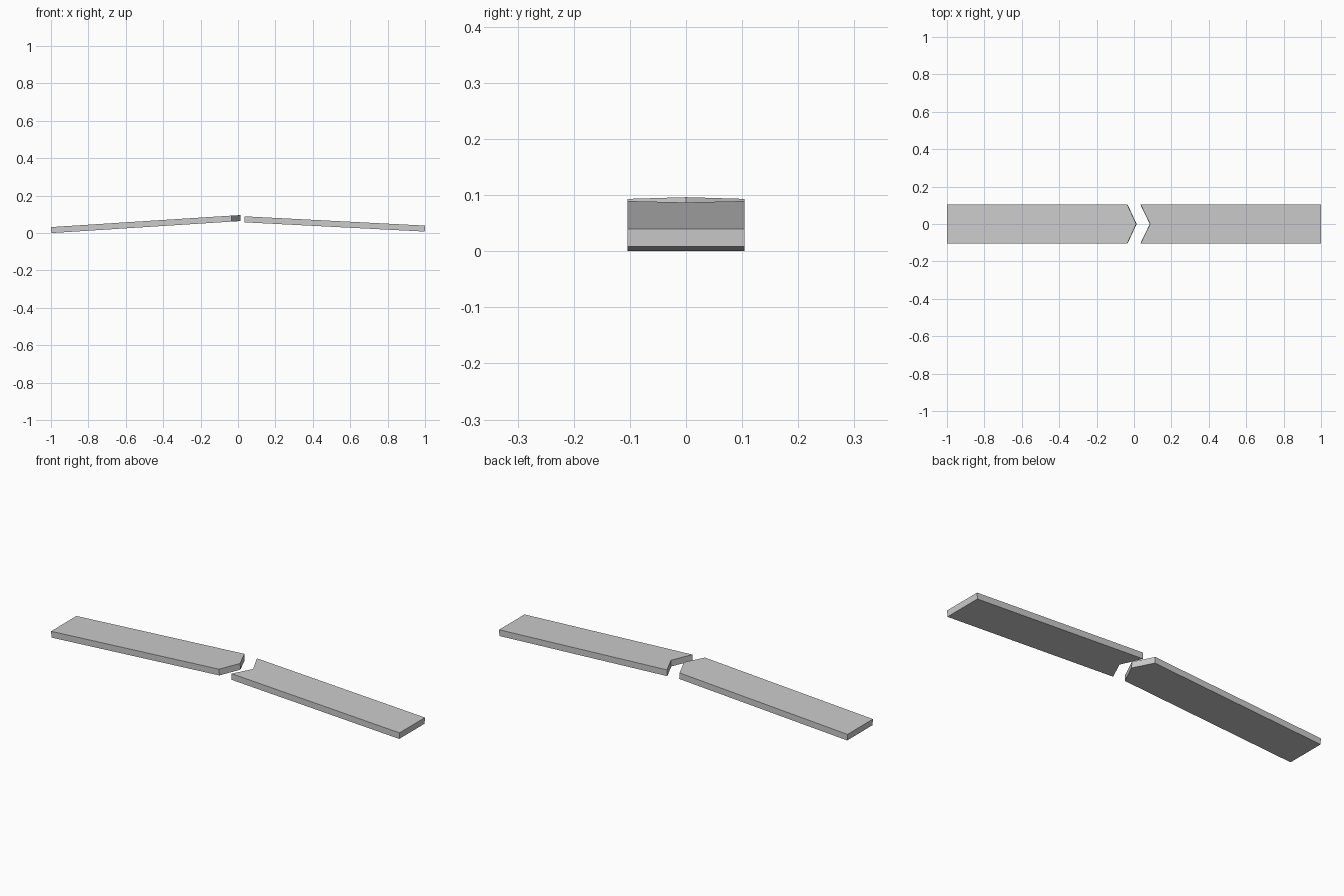
import bpy, bmesh
from math import atan, cos
from mathutils import Matrix, Vector

cube = bpy.data.objects.get("Cube")
if cube:
    bpy.data.objects.remove(cube, do_unlink=True)

HALF_WIDTH = 0.104
THICKNESS = 0.032

grey = bpy.data.materials.new("plain_grey")
grey.use_nodes = True
colour = (0.6, 0.6, 0.6, 1)
grey.diffuse_color = colour
grey.node_tree.nodes["Principled BSDF"].inputs["Base Color"].default_value = colour


def plank(name, outer_x, outer_top, slope, side_x, middle_x):
    """Tilted slab with a straight outer end and a V-shaped inner end."""
    w = HALF_WIDTH
    tilt = atan(slope)
    side, middle = [(x - outer_x) / cos(tilt) for x in (side_x, middle_x)]
    outline = [(0, -w), (side, -w), (middle, 0), (side, w), (0, w), (0, 0)]
    bm = bmesh.new()
    v = [bm.verts.new((x, y, 0)) for x, y in outline]
    # two halves joined along the centre line
    halves = [bm.faces.new((v[0], v[1], v[2], v[5])),
              bm.faces.new((v[5], v[2], v[3], v[4]))]
    slab = bmesh.ops.extrude_face_region(bm, geom=halves)["geom"]
    bmesh.ops.translate(bm, vec=Vector((0, 0, -THICKNESS)),
                        verts=[g for g in slab if isinstance(g, bmesh.types.BMVert)])
    bmesh.ops.transform(bm, verts=bm.verts, matrix=Matrix.Translation(
        (outer_x, 0, outer_top)) @ Matrix.Rotation(-tilt, 4, 'Y'))
    bmesh.ops.recalc_face_normals(bm, faces=bm.faces)
    mesh = bpy.data.meshes.new(name)
    bm.to_mesh(mesh)
    bm.free()
    mesh.materials.append(grey)
    bpy.context.collection.objects.link(bpy.data.objects.new(name, mesh))


# pointed plank on the right, notched plank on the left
plank("pointed_plank", -1, THICKNESS, 0.0635, -0.036, 0.012)
plank("notched_plank", 1, 0.040, -0.0513, 0.036, 0.086)
